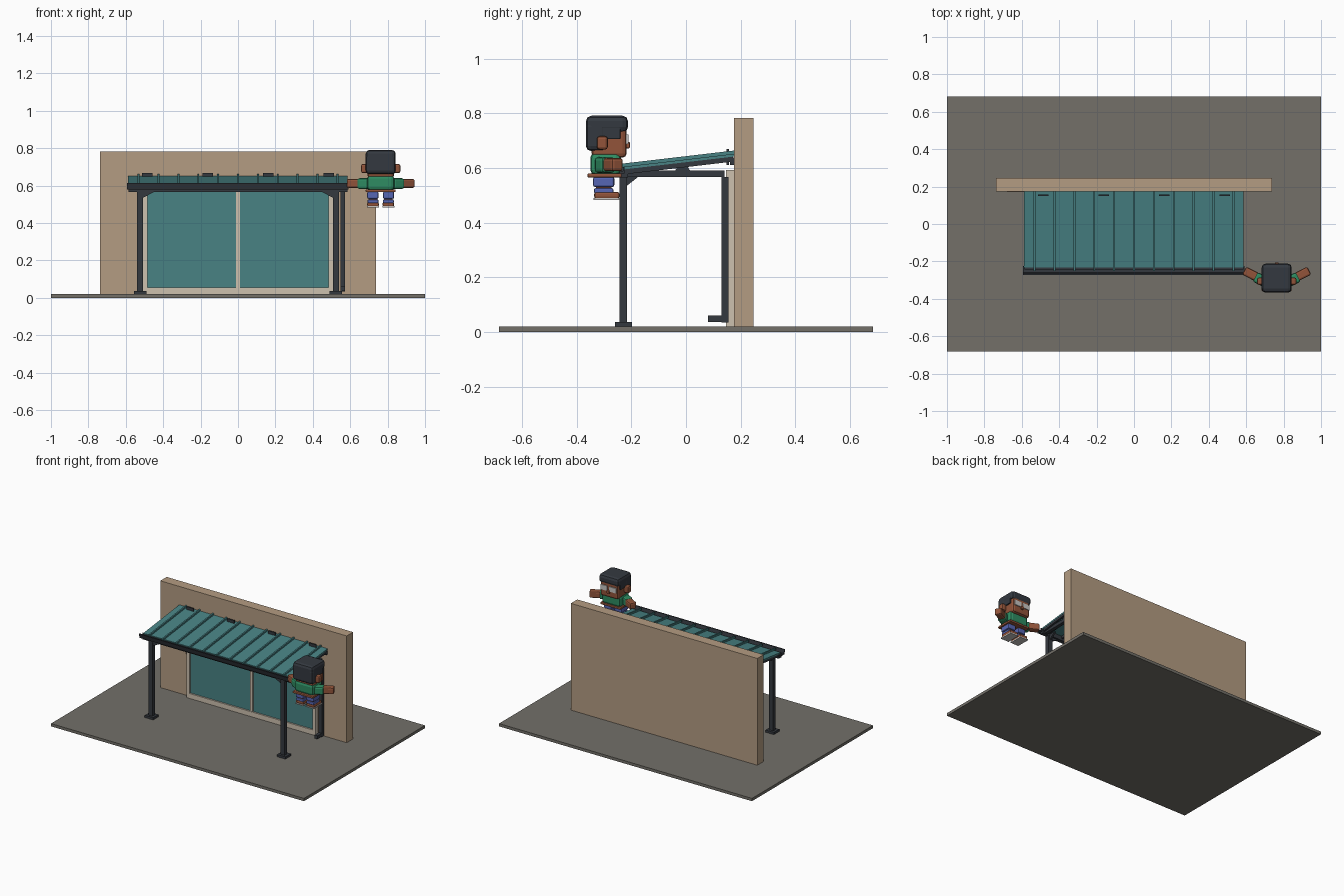
import bpy, bmesh, math
from mathutils import Matrix, Vector

if "Cube" in bpy.data.objects:
    bpy.data.objects.remove(bpy.data.objects["Cube"])


def material(name, rgb):
    m = bpy.data.materials.new(name)
    lin = [(c / 255 / 12.92) if c < 11 else ((c / 255 + 0.055) / 1.055) ** 2.4 for c in rgb]
    m.diffuse_color = (*lin, 1)
    m.use_nodes = True
    m.node_tree.nodes["Principled BSDF"].inputs["Base Color"].default_value = m.diffuse_color
    return m


concrete = material("grey paving", (115, 112, 105))
plaster = material("tan plaster", (180, 156, 130))
metal = material("dark metal", (52, 56, 62))
teal = material("teal sheet", (72, 130, 132))
cream = material("cream frame", (205, 193, 175))
skin = material("brown skin", (146, 84, 58))
green = material("green cloth", (46, 140, 98))
blue = material("blue cloth", (86, 102, 180))
hair = material("dark hair", (52, 57, 64))
pale = material("pale grey", (200, 198, 195))


def finish(name, bm, mat, bevel=0.0):
    me = bpy.data.meshes.new(name)
    bmesh.ops.recalc_face_normals(bm, faces=bm.faces)
    bm.to_mesh(me)
    bm.free()
    me.materials.append(mat)
    ob = bpy.data.objects.new(name, me)
    bpy.context.collection.objects.link(ob)
    if bevel:
        b = ob.modifiers.new("bevel", 'BEVEL')
        b.width = bevel
        b.segments = 2
    return ob


def box(name, mat, x, y, z, bevel=0.0, turn=0.0):
    """Box from (min, max) ranges, turned about its own vertical axis."""
    bm = bmesh.new()
    c = Vector((sum(x) / 2, sum(y) / 2, sum(z) / 2))
    size = Matrix.Diagonal((x[1] - x[0], y[1] - y[0], z[1] - z[0], 1))
    bmesh.ops.create_cube(bm, size=1, matrix=Matrix.Translation(c) @ Matrix.Rotation(turn, 4, 'Z') @ size)
    return finish(name, bm, mat, bevel)


def prism(name, mat, pts, lo, hi, axis='X'):
    """Extrude a (y, z) or (x, z) profile along the given axis."""
    bm = bmesh.new()
    mk = (lambda p, d: (d, p[0], p[1])) if axis == 'X' else (lambda p, d: (p[0], d, p[1]))
    f = bm.faces.new([bm.verts.new(mk(p, lo)) for p in pts])
    ext = bmesh.ops.extrude_face_region(bm, geom=[f])
    step = (hi - lo, 0, 0) if axis == 'X' else (0, hi - lo, 0)
    bmesh.ops.translate(bm, vec=step, verts=[v for v in ext['geom'] if isinstance(v, bmesh.types.BMVert)])
    return finish(name, bm, mat)


def sloped(name, mat, x, y, low, high):
    """Bar or sheet following the roof pitch, at heights relative to it."""
    def h(yy):
        return 0.603 + (yy + 0.24) * 0.117
    return prism(name, mat, [(y[0], h(y[0]) + low), (y[1], h(y[1]) + low),
                             (y[1], h(y[1]) + high), (y[0], h(y[0]) + high)], *x)


# Ground, wall and wall panel
box("ground_slab", concrete, (-1, 1), (-0.683, 0.683), (0, 0.02))
box("house_wall", plaster, (-0.737, 0.737), (0.175, 0.247), (0.02, 0.783))
box("wall_panel", plaster, (-0.68, -0.53), (0.171, 0.176), (0.315, 0.43))

# Sliding door
for s in (-1, 1):
    a, b = sorted((s * 0.485, s * 0.51))
    box("door_jamb", cream, (a, b), (0.147, 0.175), (0.02, 0.592))
    a, b = sorted((s * 0.008, s * 0.487))
    box("door_glass", teal, (a, b), (0.158, 0.170), (0.05, 0.57))
box("door_head", cream, (-0.486, 0.486), (0.147, 0.175), (0.566, 0.592))
box("door_sill", cream, (-0.486, 0.486), (0.147, 0.175), (0.02, 0.055))
box("door_mullion", cream, (-0.01, 0.01), (0.15, 0.175), (0.05, 0.57))

# Roof sheet with standing seams and rafters
sloped("roof_sheet", teal, (-0.587, 0.585), (-0.232, 0.175), -0.010, 0.0)
for i in range(11):
    x = (i - 5) * 0.1062
    sloped("roof_seam", teal, (x - 0.005, x + 0.005), (-0.25, 0.175), 0.0, 0.012)
    sloped("rafter", metal, (x - 0.006, x + 0.006), (-0.225, 0.172), -0.028, -0.010)
for s in (-1, 1):
    a, b = sorted((s * 0.572, s * 0.584))
    sloped("edge_rafter", metal, (a, b), (-0.225, 0.172), -0.028, -0.010)
box("wall_ledger", metal, (-0.585, 0.585), (0.16, 0.175), (0.61, 0.638))
for x in (-0.484, -0.162, 0.162, 0.484):
    box("roof_bracket", metal, (x - 0.028, x + 0.028), (0.149, 0.157), (0.61, 0.669))

# Front gutter and beam
prism("gutter", metal, [(-0.262, 0.58), (-0.225, 0.58), (-0.225, 0.604), (-0.231, 0.604), (-0.231, 0.588),
                        (-0.258, 0.588), (-0.264, 0.613), (-0.272, 0.613)], -0.594, 0.592)
box("front_beam", metal, (-0.585, 0.585), (-0.242, -0.213), (0.565, 0.598))

# Front posts, feet and corner braces
for s in (-1, 1):
    px = s * 0.523
    box("front_post", metal, (px - 0.016, px + 0.016), (-0.243, -0.215), (0.02, 0.57))
    box("post_foot", metal, (px - 0.033, px + 0.033), (-0.259, -0.198), (0.02, 0.036))
    prism("post_brace", metal, [(px - s * 0.015, 0.535), (px - s * 0.015, 0.567), (px - s * 0.075, 0.567)],
          -0.235, -0.223, 'Y')
    prism("side_brace", metal, [(-0.216, 0.535), (-0.216, 0.575), (-0.165, 0.575)], px - 0.006, px + 0.006)

# Rainwater pipe on the right
box("gutter_pipe", metal, (0.548, 0.572), (-0.24, 0.14), (0.567, 0.59))
box("down_pipe", metal, (0.548, 0.572), (0.129, 0.155), (0.035, 0.567))
box("pipe_shoe", metal, (0.548, 0.572), (0.08, 0.155), (0.037, 0.061))
prism("pipe_hanger", metal, [(-0.04, 0.59), (0.015, 0.59), (0.005, 0.606), (-0.03, 0.606)], 0.55, 0.57)

# Figure facing the wall: head, hair and face
cx = 0.763
box("head", skin, (cx - 0.070, cx + 0.070), (-0.345, -0.217), (0.638, 0.765), 0.015)
box("hair_top", hair, (cx - 0.080, cx + 0.080), (-0.366, -0.212), (0.73, 0.791), 0.02)
box("hair_back", hair, (cx - 0.080, cx + 0.080), (-0.366, -0.29), (0.662, 0.77), 0.018)
for s in (-1, 1):
    def span(a, b):
        return tuple(sorted((cx + s * a, cx + s * b)))
    box("sideburn", hair, span(0.066, 0.079), (-0.31, -0.24), (0.705, 0.755), 0.004)
    box("ear", skin, span(0.068, 0.105), (-0.326, -0.286), (0.667, 0.716), 0.01)
    box("glasses_lens", pale, span(0.008, 0.06), (-0.219, -0.211), (0.687, 0.722))
    # Arms, reaching sideways and a little towards the wall
    t = s * math.radians(27)
    box("sleeve", green, span(0.055, 0.12), (-0.325, -0.268), (0.582, 0.64), 0.012, t)
    box("forearm", skin, span(0.10, 0.178), (-0.291, -0.243), (0.588, 0.636), 0.01, t)
    # Legs and shoes
    box("trouser_leg", blue, span(0.012, 0.072), (-0.34, -0.262), (0.53, 0.568), 0.008)
    box("shin", skin, span(0.018, 0.062), (-0.33, -0.272), (0.50, 0.535))
    box("trouser_cuff", blue, span(0.012, 0.070), (-0.336, -0.266), (0.507, 0.526), 0.005)
    box("shoe", skin, span(0.010, 0.072), (-0.336, -0.243), (0.488, 0.512), 0.008)
    box("shoe_sole", pale, span(0.009, 0.073), (-0.338, -0.241), (0.482, 0.49))
box("nose", skin, (cx - 0.01, cx + 0.01), (-0.222, -0.205), (0.672, 0.695), 0.004)
box("torso", green, (cx - 0.073, cx + 0.073), (-0.35, -0.238), (0.575, 0.655), 0.018)
box("belt", skin, (cx - 0.080, cx + 0.080), (-0.36, -0.235), (0.565, 0.58), 0.004)
